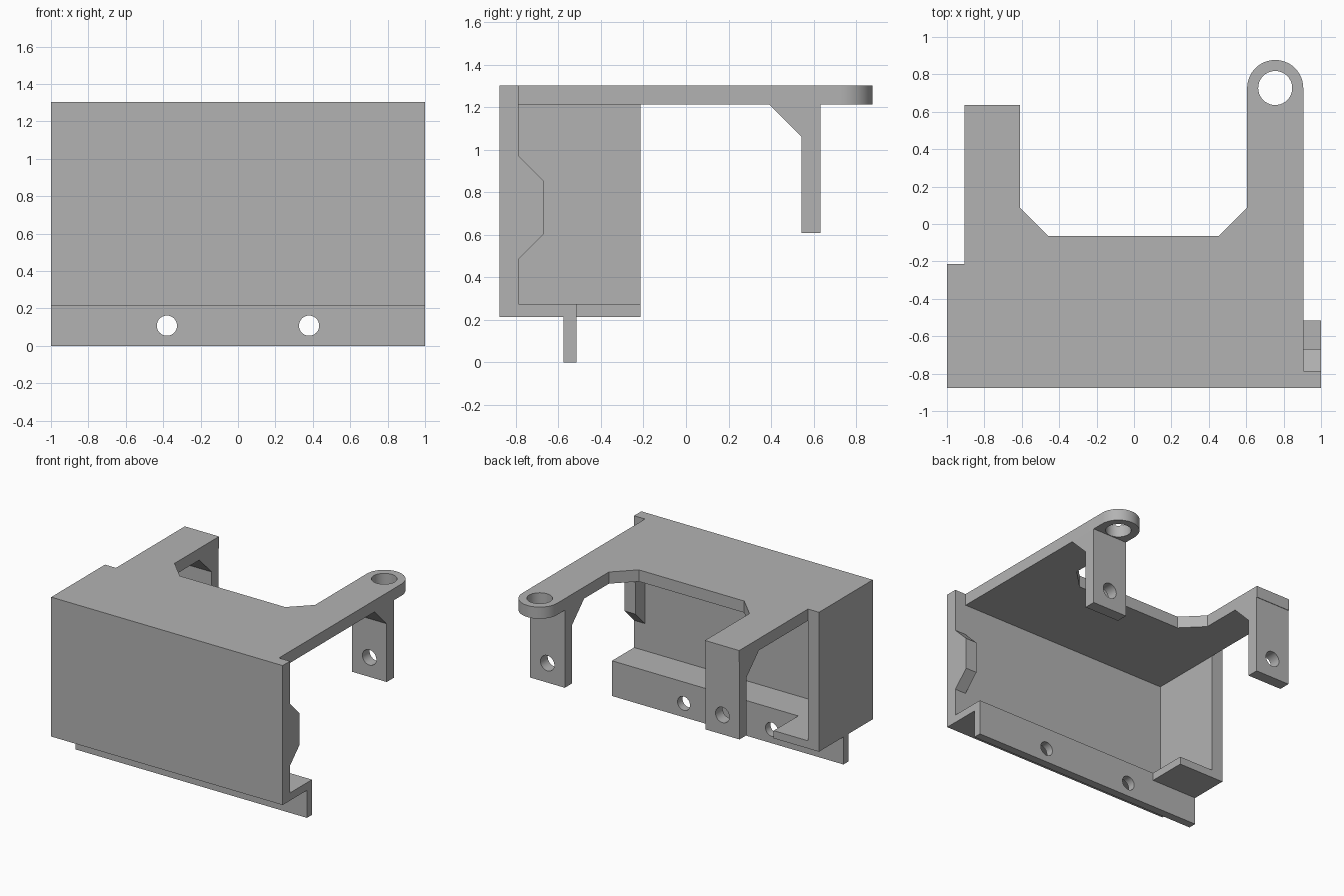
import bpy, math
from mathutils import Matrix, Vector

if "Cube" in bpy.data.objects:
    bpy.data.objects.remove(bpy.data.objects["Cube"])

GREY = (0.45, 0.45, 0.45, 1)
mat = bpy.data.materials.new("matte grey")
mat.use_nodes = True
mat.diffuse_color = GREY
mat.node_tree.nodes["Principled BSDF"].inputs["Base Color"].default_value = GREY


def prism(name, outline, lo, hi, axis):
    """Extrude a 2D outline along x (outline in y, z) or z (outline in x, y)."""
    def place(p, d):
        return (d, *p) if axis == "x" else (*p, d)
    n = len(outline)
    verts = [place(p, d) for d in (lo, hi) for p in outline]
    faces = [list(range(n))[::-1], list(range(n, 2 * n))]
    faces += [[i, (i + 1) % n, (i + 1) % n + n, i + n] for i in range(n)]
    mesh = bpy.data.meshes.new(name)
    mesh.from_pydata(verts, [], faces)
    mesh.materials.append(mat)
    obj = bpy.data.objects.new(name, mesh)
    bpy.context.collection.objects.link(obj)
    return obj


def drill(obj, centre, radius, axis):
    """Cut a round hole along y or z, then discard the cutter."""
    bpy.ops.mesh.primitive_cylinder_add(
        vertices=40, radius=radius, depth=0.4, location=centre,
        rotation=(math.pi / 2 if axis == "y" else 0, 0, 0))
    cutter = bpy.context.object
    cutter.name = "hole_cutter"
    cutter.hide_render = True
    cutter.data.materials.append(mat)
    mod = obj.modifiers.new("hole", "BOOLEAN")
    mod.operation, mod.solver, mod.object = "DIFFERENCE", "EXACT", cutter
    bpy.context.view_layer.objects.active = obj
    bpy.ops.object.modifier_apply(modifier=mod.name)
    bpy.data.objects.remove(cutter)


def rect(a0, b0, a1, b1):
    return [(a0, b0), (a1, b0), (a1, b1), (a0, b1)]


def smooth(obj):
    bpy.ops.object.select_all(action="DESELECT")
    obj.select_set(True)
    bpy.context.view_layer.objects.active = obj
    bpy.ops.object.shade_smooth_by_angle(angle=math.radians(30))


# Main heights and depths
BASE, FLOOR, UNDER, TOP = 0.215, 0.275, 1.213, 1.304
FRONT, INNER, WALL_END = -0.877, -0.787, -0.213
EDGE = 0.905                       # outer x of the arms
RING = Vector((0.755, 0.727))      # centre of the round eye

# Front panel
prism("front_panel", rect(FRONT, BASE, INNER, TOP), -1, 1, "x")

# Top plate with two arms, the right one ending in a round eye
arc = [(RING.x + 0.15 * math.cos(math.pi * i / 24),
        RING.y + 0.15 * math.sin(math.pi * i / 24)) for i in range(25)]
outline = [(-1, INNER), (EDGE, INNER)] + arc + [
    (0.605, 0.087), (0.452, -0.064), (-0.458, -0.064), (-0.609, 0.087),
    (-0.609, 0.636), (-EDGE, 0.636), (-EDGE, WALL_END), (-1, WALL_END)]
plate = prism("top_plate", outline, UNDER, TOP, "z")
drill(plate, (*RING, 1.26), 0.091, "z")
smooth(plate)

# Mounting legs with sloped gussets under each arm
leg_profile = [(0.393, UNDER), (0.543, 1.063), (0.543, 0.608),
               (0.632, 0.608), (0.632, UNDER)]
for name, lo, hi in (("left_leg", 0.605, EDGE), ("right_leg", -EDGE, -0.609)):
    leg = prism(name, leg_profile, lo, hi, "x")
    drill(leg, ((lo + hi) / 2, 0.59, 0.76), 0.06, "y")
    smooth(leg)

# Closed side wall
prism("side_wall", rect(INNER, FLOOR, WALL_END, UNDER), -1, -EDGE, "x")

# Shelf, widened beside the wall
prism("shelf", [(-1, INNER), (1, INNER), (1, -0.515), (-0.609, -0.515),
                (-0.609, WALL_END), (-1, WALL_END)], BASE, FLOOR, "z")

# Hanging flange with two screw holes
flange = prism("lower_flange", rect(-0.577, 0, -0.515, BASE), -1, 1, "x")
for x in (-0.38, 0.38):
    drill(flange, (x, -0.546, 0.108), 0.054, "y")
smooth(flange)

# Small stop rib on the open end of the panel
prism("stop_rib", [(INNER, 0.487), (-0.667, 0.607), (-0.667, 0.852),
                   (INNER, 0.972)], EDGE, 1, "x")

# Consistent outward normals
import bmesh
for obj in bpy.context.collection.objects:
    if obj.type == "MESH" and mat.name in obj.data.materials:
        bm = bmesh.new()
        bm.from_mesh(obj.data)
        bmesh.ops.recalc_face_normals(bm, faces=bm.faces)
        bm.to_mesh(obj.data)
        bm.free()
